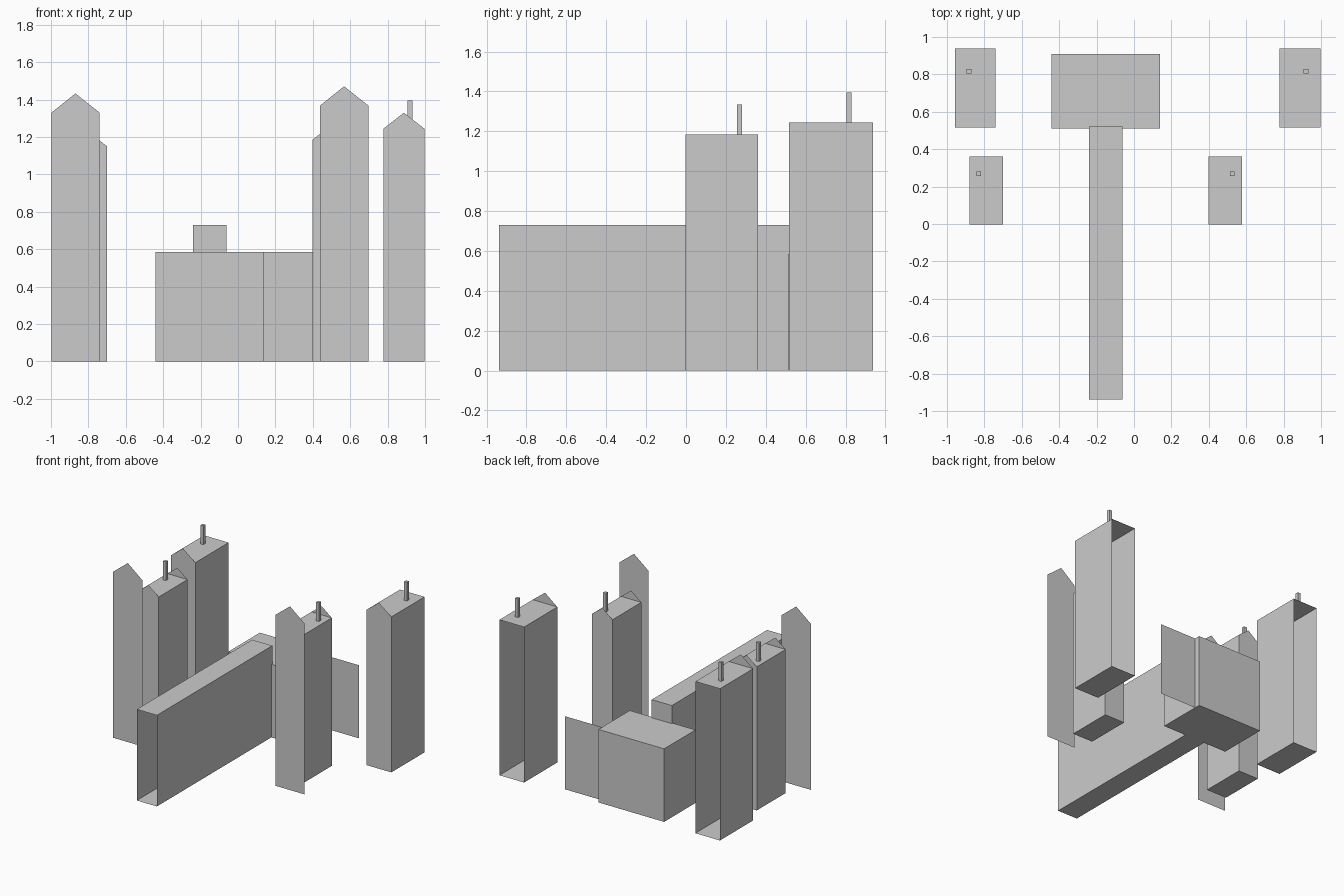
import bpy

if "Cube" in bpy.data.objects:
    bpy.data.objects.remove(bpy.data.objects["Cube"])


def mesh(name, verts, faces):
    me = bpy.data.meshes.new(name)
    me.from_pydata(verts, [], faces)
    me.update()
    ob = bpy.data.objects.new(name, me)
    bpy.context.collection.objects.link(ob)
    return ob


# Box between two corners; named sides can be left open
def box(name, x, y, z, open_sides=()):
    verts = [(a, b, c) for c in z for b in y for a in x]
    sides = {"bottom": (0, 2, 3, 1), "top": (4, 5, 7, 6), "front": (0, 1, 5, 4),
             "back": (2, 6, 7, 3), "left": (0, 4, 6, 2), "right": (1, 3, 7, 5)}
    return mesh(name, verts, [f for s, f in sides.items() if s not in open_sides])


# Flat upright triangle facing front (-1) or back (+1)
def gable(name, x, y, z, rise, facing):
    tri = (0, 1, 2) if facing < 0 else (0, 2, 1)
    mesh(name, [(x[0], y, z), (x[1], y, z), ((x[0] + x[1]) / 2, y, z + rise)], [tri])


# Flat upright rectangle
def panel(name, x, y, height):
    mesh(name, [(x[0], y, 0), (x[0], y, height), (x[1], y, height), (x[1], y, 0)],
         [(0, 1, 2, 3)])


# Tower: flat-topped box, end gables and a chimney
def tower(name, x, y, height, chimney, rise, open_back):
    box(name + "_body", x, y, (0, height), ("back",) if open_back else ())
    gable(name + "_front_gable", x, y[0], height, rise, -1)
    if not open_back:
        gable(name + "_back_gable", x, y[1], height, rise, 1)
    cx, cy, r = chimney[0], chimney[1], 0.0125
    box(name + "_chimney", (cx - r, cx + r), (cy - r, cy + r), (height, height + 0.15))


rear, mid = (0.517, 0.9375), (-0.003, 0.361)
tower("rear_left_tower", (-0.957, -0.74), rear, 1.215, (-0.882, 0.817), 0.085, True)
tower("rear_right_tower", (0.778, 0.996), rear, 1.245, (0.92, 0.817), 0.085, True)
tower("middle_left_tower", (-0.88, -0.70), mid, 1.15, (-0.83, 0.268), 0.07, False)
tower("middle_right_tower", (0.398, 0.578), mid, 1.185, (0.525, 0.268), 0.07, False)

# Free-standing gabled facades in front of the middle towers
for side, x, h in (("left", (-0.998, -0.74), 1.33), ("right", (0.438, 0.697), 1.368)):
    panel(side + "_facade", x, -0.153, h)
    gable(side + "_facade_gable", x, -0.153, h, 0.103, 1)

# Central hall with its side screen, and the long wing open at the front
box("hall", (-0.442, 0.14), (0.511, 0.908), (0, 0.585))
panel("hall_screen", (-0.115, 0.467), 0.862, 0.585)
box("long_wing", (-0.24, -0.062), (-0.9375, 0.522), (0, 0.73), ("front",))
